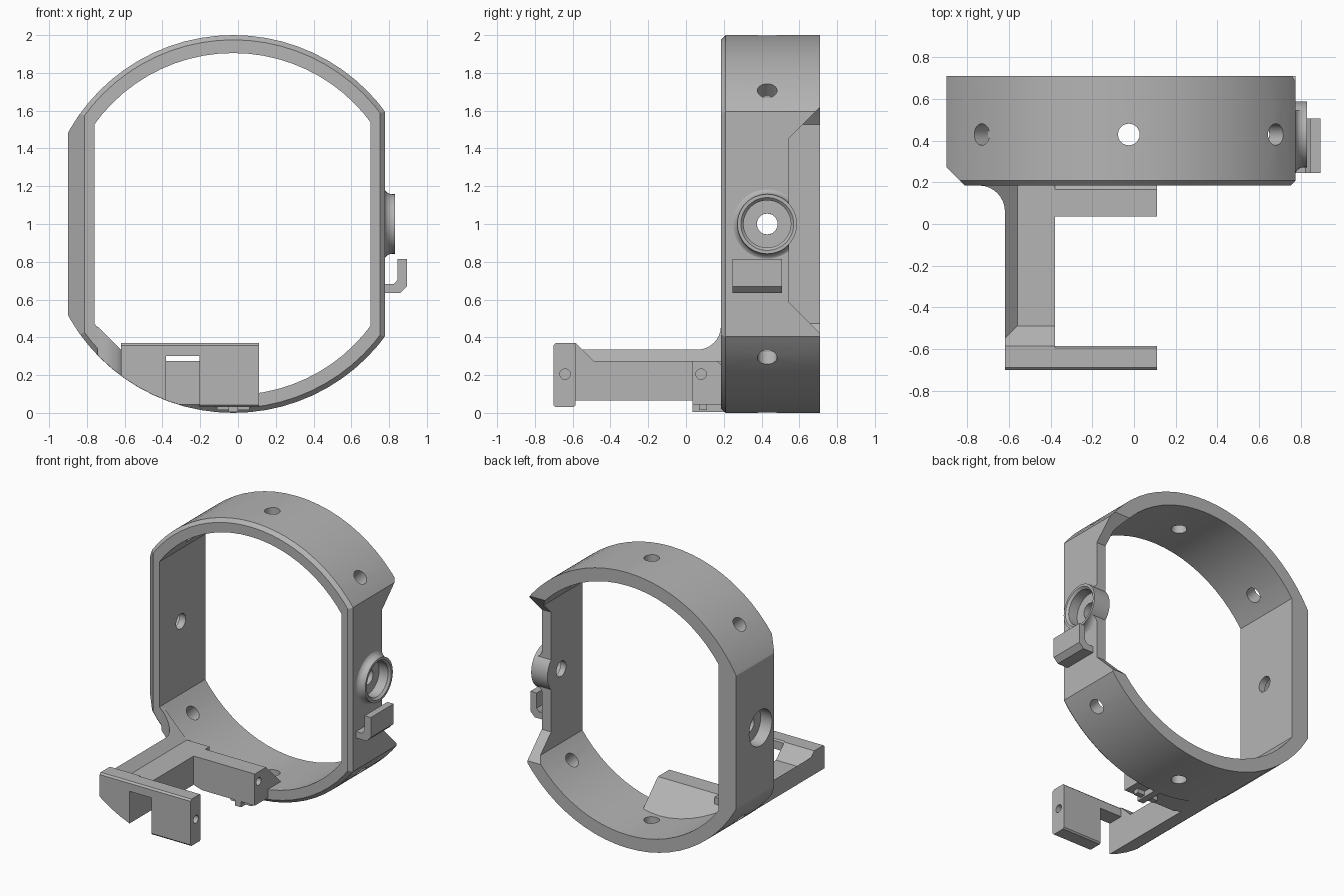
import bpy, bmesh
from math import sin, cos, pi, radians
from mathutils import Vector

if "Cube" in bpy.data.objects:
    bpy.data.objects.remove(bpy.data.objects["Cube"], do_unlink=True)

grey = bpy.data.materials.new("plain grey")
grey.use_nodes = True
COLOUR = (0.46, 0.46, 0.46, 1)
grey.diffuse_color = COLOUR
grey.node_tree.nodes["Principled BSDF"].inputs["Base Color"].default_value = COLOUR

CX, CZ = -0.025, 1.0        # ring axis
HOLE_Y = 0.43               # plane of the radial holes
FRONT, BACK = 0.185, 0.71   # ring depth


def finish(name, bm):
    bmesh.ops.recalc_face_normals(bm, faces=bm.faces[:])
    me = bpy.data.meshes.new(name)
    bm.to_mesh(me)
    bm.free()
    me.materials.append(grey)
    ob = bpy.data.objects.new(name, me)
    bpy.context.collection.objects.link(ob)
    return ob


def loft(rings):
    """Closed solid through matching rings of points, with capped ends."""
    bm = bmesh.new()
    rows = [[bm.verts.new(p) for p in ring] for ring in rings]
    n = len(rows[0])
    for a, b in zip(rows, rows[1:]):
        for i in range(n):
            j = (i + 1) % n
            bm.faces.new((a[i], a[j], b[j], b[i]))
    bm.faces.new(rows[0])
    bm.faces.new(rows[-1])
    return bm


def prism(name, axis, profile, lo, hi):
    """Extrude a 2D profile along an axis."""
    place = {"x": lambda u, v, t: (t, u, v),
             "y": lambda u, v, t: (u, t, v),
             "z": lambda u, v, t: (u, v, t)}[axis]
    return finish(name, loft([[place(u, v, t) for u, v in profile] for t in (lo, hi)]))


def circle(u, v, r, n=64):
    return [(u + r * cos(2 * pi * i / n), v + r * sin(2 * pi * i / n)) for i in range(n)]


def rect(u0, u1, v0, v1):
    return [(u0, v0), (u1, v0), (u1, v1), (u0, v1)]


def cut_plane(bm, point, normal):
    """Remove everything on the normal's side of a plane and close the cut."""
    res = bmesh.ops.bisect_plane(bm, geom=bm.verts[:] + bm.edges[:] + bm.faces[:], dist=1e-6,
                                 plane_co=point, plane_no=normal, clear_outer=True)
    edges = [e for e in res["geom_cut"] if isinstance(e, bmesh.types.BMEdge)]
    bmesh.ops.holes_fill(bm, edges=edges, sides=0)


def lathe_x(profile, n=48):
    """Turn a closed (x, radius) profile about the side hole axis."""
    bm = bmesh.new()
    rows = [[bm.verts.new((x, HOLE_Y + r * cos(2 * pi * i / n), CZ + r * sin(2 * pi * i / n)))
             for x, r in profile] for i in range(n)]
    m = len(profile)
    for i in range(n):
        a, b = rows[i], rows[(i + 1) % n]
        for k in range(m):
            bm.faces.new((a[k], a[(k + 1) % m], b[(k + 1) % m], b[k]))
    return bm


def boolean(ob, tool, operation="DIFFERENCE"):
    mod = ob.modifiers.new("cut", "BOOLEAN")
    mod.operation, mod.object, mod.solver = operation, tool, "EXACT"
    bpy.context.view_layer.objects.active = ob
    bpy.ops.object.modifier_apply(modifier=mod.name)
    bpy.data.objects.remove(tool, do_unlink=True)


def ring_disc(r, y):
    return [(u, y, v) for u, v in circle(CX, CZ, r, 72)]


# Ring body: chamfered disc with two flat sides
bm = loft([ring_disc(0.975, FRONT), ring_disc(1.0, FRONT + 0.025), ring_disc(1.0, BACK)])
cut_plane(bm, (0.777, 0, 0), (1, 0, 0))
cut_plane(bm, (-0.9, 0, 0), (-1, 0, 0))
cut_plane(bm, (0.752, FRONT, 0), (1, -1, 0))
cut_plane(bm, (-0.812, FRONT, 0), (-1, -1, 0))
ring = finish("ring", bm)

# Ring opening with flat sides
bm = loft([ring_disc(0.905, 0), ring_disc(0.905, 1)])
cut_plane(bm, (0.702, 0, 0), (1, 0, 0))
cut_plane(bm, (-0.76, 0, 0), (-1, 0, 0))
boolean(ring, finish("opening", bm))

# Notch at the back of one flat side
boolean(ring, prism("notch", "x", [(0.545, 0.585), (0.545, 1.455), (0.745, 1.655), (0.745, 0.385)],
                    0.6, 1.0))

# Radial holes through the curved parts
for deg in (45, 90, 135, 225, 270, 315):
    d = Vector((cos(radians(deg)), 0, sin(radians(deg))))
    side = Vector((-d.z, 0, d.x))
    rings = [[Vector((CX, HOLE_Y, CZ)) + d * t + side * u + Vector((0, v, 0))
              for u, v in circle(0, 0, 0.052, 24)] for t in (0.8, 1.1)]
    boolean(ring, finish("hole", loft(rings)))

# Stepped holes in the flat sides
boolean(ring, prism("hole", "x", circle(HOLE_Y, CZ, 0.055, 32), -1, -0.6))
boolean(ring, prism("counterbore", "x", circle(HOLE_Y, CZ, 0.13, 48), -1, -0.81))
boolean(ring, prism("boss_seat", "x", circle(HOLE_Y, CZ, 0.15, 48), 0.6, 1))

# Round boss with a flared foot
boss = finish("side_boss", lathe_x([(0.702, 0.055), (0.702, 0.158), (0.832, 0.158), (0.832, 0.14),
                                    (0.817, 0.125), (0.745, 0.125), (0.745, 0.055)]))
flare = [(0.815 - 0.042 * sin(a), 0.2 - 0.042 * cos(a)) for a in (i * pi / 12 for i in range(7))]
bm = lathe_x([(0.77, 0.152), (0.815, 0.152)] + flare)
cut_plane(bm, (0, 0.545, 0), (0, 1, 0))
boss_foot = finish("boss_foot", bm)

# Hook under the boss
hook = prism("side_hook", "y", [(0.765, 0.635), (0.86, 0.635), (0.895, 0.67), (0.895, 0.815),
                                (0.845, 0.815), (0.845, 0.705), (0.825, 0.682), (0.765, 0.682)],
             0.245, 0.507)

# Bracket arm: sloped top, filleted into the ring
arm = prism("bracket_arm", "y", [(-0.38, -0.1), (-0.38, 0.275), (-0.56, 0.275), (-0.78, 0.495),
                                 (-1.0, 0.495), (-1.0, -0.1)], -0.6, 0.215)
fillet = [(-0.745 + 0.125 * cos(a), 0.06 + 0.125 * sin(a)) for a in (i * pi / 16 for i in range(9))]
outline = [(-0.62, -0.7), (-0.3, -0.7), (-0.3, 0.3), (-0.745, 0.3)] + fillet[::-1]
boolean(arm, prism("outline", "z", outline, -0.2, 0.8), "INTERSECT")

# Sloped web between arm and front plate
web = prism("bracket_web", "x", [(-0.6, 0.1), (-0.6, 0.37), (-0.585, 0.37), (-0.485, 0.27),
                                 (-0.485, 0.1)], -0.62, -0.38)

# Rear plate with a slope running down into the ring
rear = prism("rear_plate", "x", [(0.035, 0.045), (0.035, 0.275), (0.165, 0.275), (0.36, 0.08),
                                 (0.36, 0.045)], -0.62, 0.11)
boolean(rear, prism("screw_hole", "x", circle(0.08, 0.205, 0.028, 24), -0.15, 0.2))

# Front plate with an open slot
front = prism("front_plate", "x", [(-0.69, 0.03), (-0.595, 0.03), (-0.585, 0.04), (-0.585, 0.36),
                                   (-0.595, 0.37), (-0.69, 0.37), (-0.702, 0.358),
                                   (-0.702, 0.042)], -0.62, 0.11)
boolean(front, prism("slot", "y", rect(-0.38, -0.205, -0.1, 0.3), -0.8, -0.5))
boolean(front, prism("screw_hole", "x", circle(-0.64, 0.205, 0.028, 24), -0.15, 0.2))

# Trim the bracket to the round outline of the ring
for part in (arm, web, rear, front):
    boolean(part, prism("round_trim", "y", circle(CX, CZ, 0.999, 72), -1, 1), "INTERSECT")

# Small cross-shaped tab under the rear plate
tab = prism("tab", "z", rect(-0.05, 0.0, 0.035, 0.22), 0.004, 0.06)
tab_bar = prism("tab_bar", "z", rect(-0.11, 0.06, 0.07, 0.11), 0.014, 0.06)

# Smooth the round surfaces, keep the edges sharp
bpy.ops.object.select_all(action="DESELECT")
for ob in (ring, boss, boss_foot, hook, arm, web, rear, front, tab, tab_bar):
    ob.select_set(True)
bpy.context.view_layer.objects.active = ring
bpy.ops.object.shade_smooth_by_angle(angle=radians(25))
